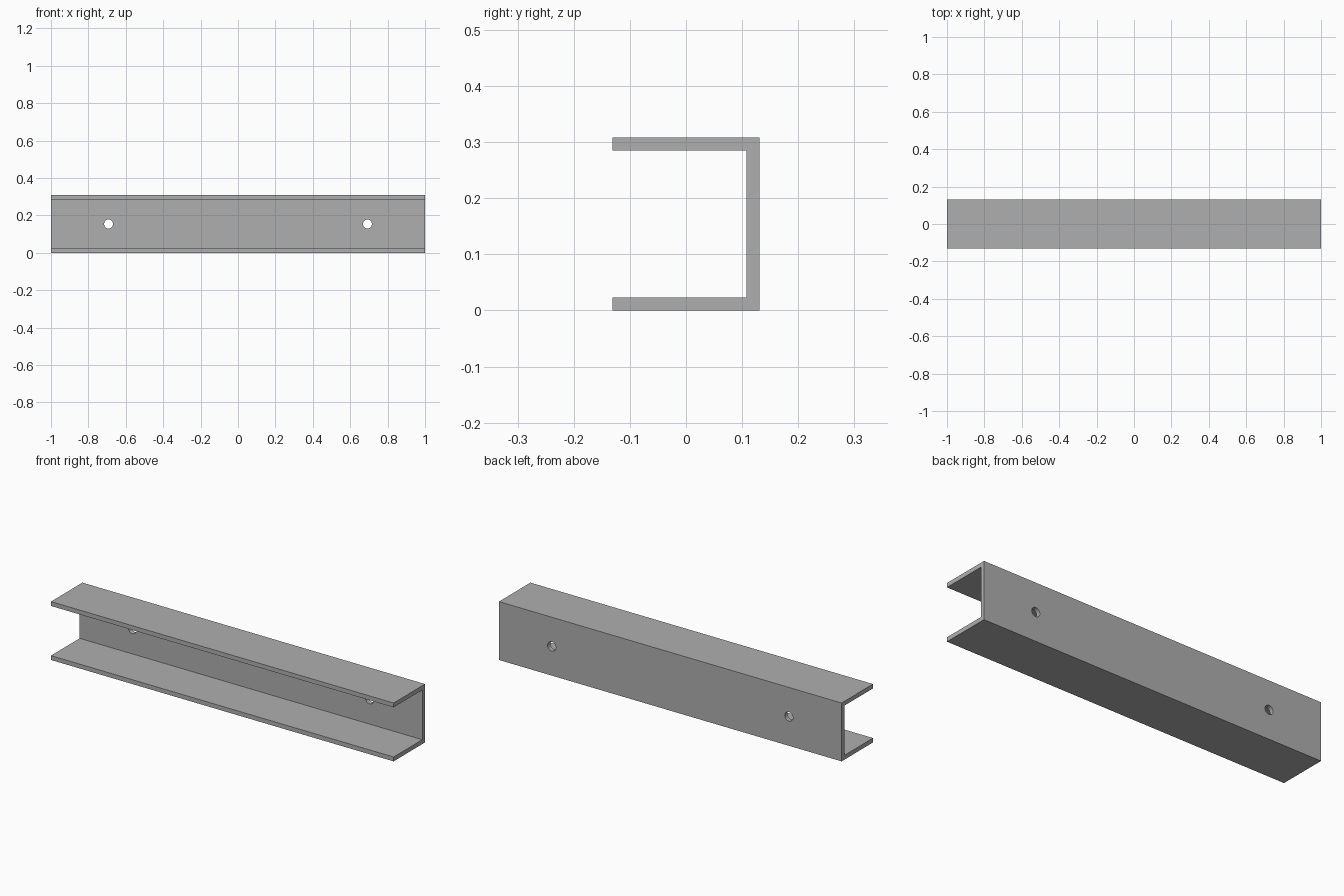
import bpy
import bmesh
import math
from mathutils import Matrix, Vector

cube = bpy.data.objects.get("Cube")
if cube:
    bpy.data.objects.remove(cube, do_unlink=True)

HALF_LENGTH = 1.0
HALF_DEPTH = 0.131
HEIGHT = 0.308
WALL = 0.023
HOLE_X = 0.692
HOLE_RADIUS = 0.024


def make_material(name, colour):
    mat = bpy.data.materials.new(name)
    mat.use_nodes = True
    mat.diffuse_color = colour
    mat.node_tree.nodes["Principled BSDF"].inputs["Base Color"].default_value = colour
    return mat


def make_object(name, bm, mat):
    bmesh.ops.recalc_face_normals(bm, faces=bm.faces)
    mesh = bpy.data.meshes.new(name)
    bm.to_mesh(mesh)
    bm.free()
    mesh.materials.append(mat)
    obj = bpy.data.objects.new(name, mesh)
    bpy.context.collection.objects.link(obj)
    return obj


steel = make_material("plain grey", (0.43, 0.43, 0.43, 1.0))

# Channel: U-shaped section, open to the front, extruded along x
d, h, t = HALF_DEPTH, HEIGHT, WALL
section = [(-d, 0), (d, 0), (d, h), (-d, h),
           (-d, h - t), (d - t, h - t), (d - t, t), (-d, t)]
bm = bmesh.new()
profile = bm.faces.new([bm.verts.new((-HALF_LENGTH, y, z)) for y, z in section])
extruded = bmesh.ops.extrude_face_region(bm, geom=[profile], use_keep_orig=True)
end_verts = [g for g in extruded["geom"] if isinstance(g, bmesh.types.BMVert)]
bmesh.ops.translate(bm, verts=end_verts, vec=Vector((2 * HALF_LENGTH, 0, 0)))
channel = make_object("channel", bm, steel)

# Hole cutters: one round bolt hole through the web near each end
bm = bmesh.new()
for side in (-1, 1):
    place = (Matrix.Translation((side * HOLE_X, d - t / 2, h / 2))
             @ Matrix.Rotation(math.pi / 2, 4, "X"))
    bmesh.ops.create_cone(bm, cap_ends=True, segments=32, radius1=HOLE_RADIUS,
                          radius2=HOLE_RADIUS, depth=4 * t, matrix=place)
cutter = make_object("hole_cutter", bm, steel)

# Cut the holes, then discard the cutter
cut = channel.modifiers.new("bolt holes", "BOOLEAN")
cut.operation = "DIFFERENCE"
cut.solver = "EXACT"
cut.object = cutter
bpy.ops.object.select_all(action="DESELECT")
channel.select_set(True)
bpy.context.view_layer.objects.active = channel
bpy.ops.object.modifier_apply(modifier=cut.name)
bpy.data.objects.remove(cutter, do_unlink=True)

# Round hole walls, crisp edges elsewhere
bpy.ops.object.shade_smooth_by_angle(angle=math.radians(30))
